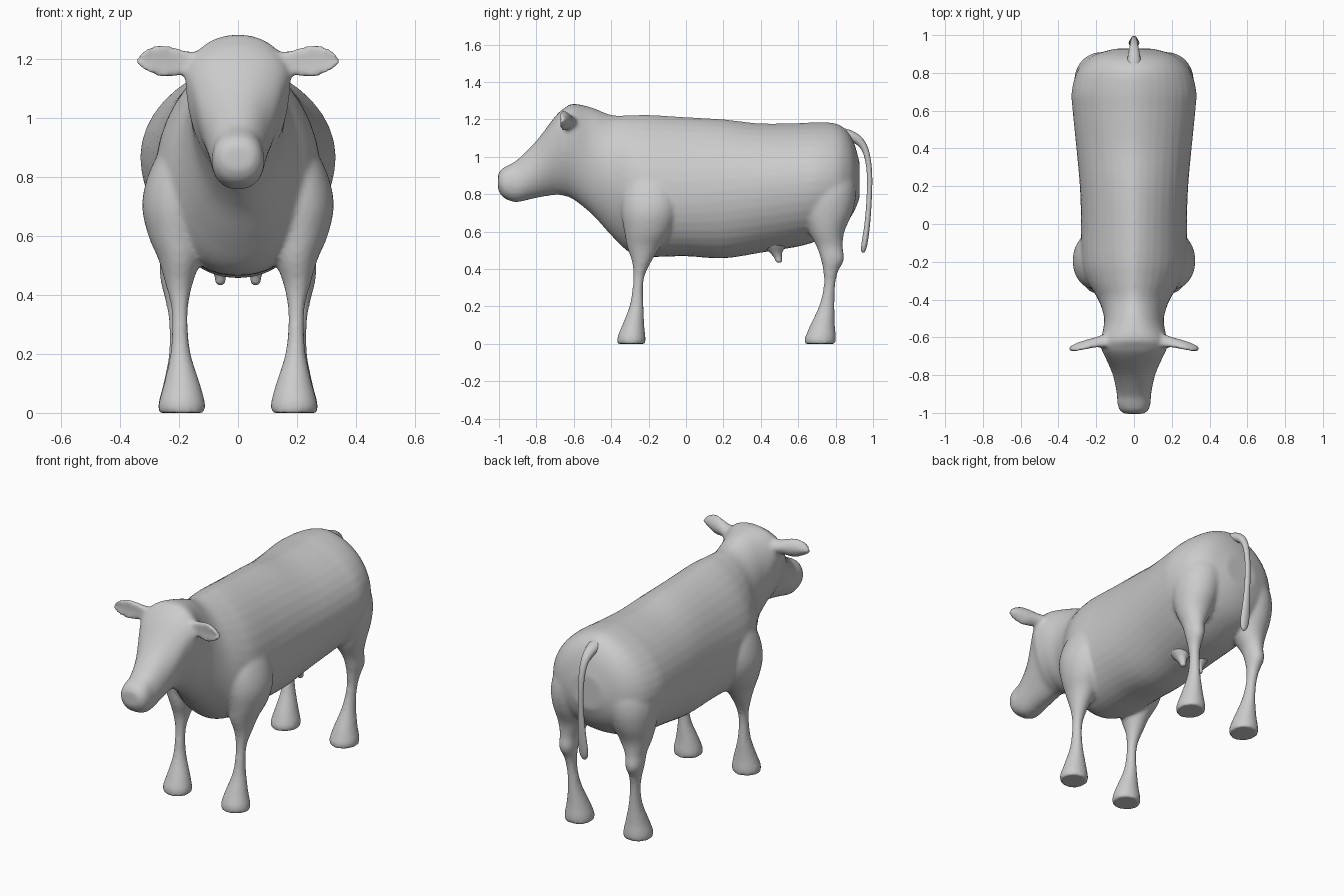
import bpy, bmesh, math
from mathutils import Vector

def refine(rows, k=4):
    """Catmull-Rom interpolation of parameter rows."""
    out = []
    for i in range(len(rows) - 1):
        a, b, c, d = (rows[max(0, min(len(rows) - 1, j))] for j in (i - 1, i, i + 1, i + 2))
        for s in range(k):
            t = s / k
            out.append([0.5 * (2 * q + (r - p) * t + (2 * p - 5 * q + 4 * r - u) * t * t
                               + (3 * q - p - 3 * r + u) * t ** 3) for p, q, r, u in zip(a, b, c, d)])
    return out + [list(rows[-1])]

def loft(bm, rings):
    """Skin a list of point rings and cap both ends."""
    loops = [[bm.verts.new(p) for p in ring] for ring in rings]
    n = len(loops[0])
    faces = [bm.faces.new((a[i], a[(i + 1) % n], b[(i + 1) % n], b[i]))
             for a, b in zip(loops, loops[1:]) for i in range(n)]
    faces += [bm.faces.new(loops[0]), bm.faces.new(loops[-1])]
    bmesh.ops.recalc_face_normals(bm, faces=faces)

def make(name, bm):
    me = bpy.data.meshes.new(name)
    bm.to_mesh(me)
    bm.free()
    for p in me.polygons:
        p.use_smooth = True
    ob = bpy.data.objects.new(name, me)
    bpy.context.collection.objects.link(ob)
    return ob

def circle(n=32):
    return [(math.cos(2 * math.pi * i / n), math.sin(2 * math.pi * i / n)) for i in range(n)]

def body_ring(y, top, bot, mid, w, pt, pb):
    ring = []
    for c, s in circle(40):
        x = math.copysign(abs(c) ** (pt if s > 0 else pb), c) * w
        ring.append((x, y, mid + s * ((top - mid) if s > 0 else (mid - bot))))
    return ring

# head, neck and torso: y, top, bottom, height of widest point, half width, top and bottom roundness
torso = [
    (-1.005, .905, .825, .865, .05, .8, .8), (-.985, .935, .79, .862, .076, .8, .8),
    (-.95, .955, .768, .86, .088, .8, .8), (-.9, .985, .758, .86, .091, .8, .85),
    (-.8, 1.085, .78, .95, .112, .85, 1), (-.7, 1.215, .795, 1.1, .155, .9, 1.2),
    (-.65, 1.26, .79, 1.13, .177, .9, 1.2), (-.6, 1.283, .77, 1.12, .172, .9, 1.1),
    (-.5, 1.262, .69, 1.0, .158, 1, 1), (-.4, 1.224, .58, .88, .19, 1.2, 1),
    (-.3, 1.222, .487, .82, .25, 1.3, 1), (-.2, 1.224, .465, .8, .28, 1.3, .95),
    (0, 1.212, .468, .8, .28, 1.25, .9), (.2, 1.2, .457, .82, .287, 1.25, .95),
    (.4, 1.178, .487, .84, .305, 1.25, 1), (.6, 1.18, .52, .86, .325, 1.25, 1),
    (.7, 1.185, .55, .87, .33, 1.25, 1), (.8, 1.178, .6, .87, .305, 1.2, 1),
    (.86, 1.14, .65, .87, .26, 1.1, 1), (.9, 1.07, .71, .87, .2, 1, 1), (.928, .97, .78, .87, .1, 1, 1)]

# legs: z, centre x, centre y, radius x, radius y
front_leg = [
    (0, .19, -.293, .079, .075), (.025, .19, -.292, .08, .076), (.05, .19, -.29, .075, .072),
    (.1, .19, -.282, .061, .059), (.2, .195, -.265, .035, .038), (.3, .197, -.258, .027, .028),
    (.37, .198, -.25, .031, .032), (.44, .2, -.237, .047, .052), (.52, .198, -.225, .072, .09),
    (.6, .207, -.205, .097, .125), (.7, .21, -.195, .115, .15), (.8, .2, -.19, .107, .15),
    (.9, .17, -.19, .088, .12), (1.0, .13, -.19, .05, .07)]
hind_leg = [
    (0, .192, .718, .078, .083), (.025, .192, .718, .079, .084), (.05, .192, .722, .074, .079),
    (.1, .193, .73, .06, .066), (.2, .198, .752, .036, .042), (.3, .205, .766, .028, .031),
    (.38, .212, .773, .034, .038), (.45, .216, .783, .047, .062), (.52, .212, .768, .055, .07),
    (.6, .2, .752, .09, .095), (.7, .19, .755, .12, .135), (.8, .175, .76, .14, .15),
    (.9, .15, .76, .14, .14), (1.0, .13, .75, .1, .1)]

# ears: x, y, z, half thickness, half height
ear = [(.12, -.62, 1.18, .04, .045), (.17, -.628, 1.185, .032, .042), (.21, -.636, 1.19, .026, .048),
       (.25, -.645, 1.192, .024, .055), (.29, -.655, 1.196, .021, .047), (.325, -.664, 1.196, .016, .028),
       (.345, -.668, 1.195, .01, .012)]

bm = bmesh.new()
loft(bm, [body_ring(*r) for r in refine(torso)])
for m in (1, -1):
    for rows in (front_leg, hind_leg):
        loft(bm, [[(m * (x + c * rx), y + s * ry, z) for c, s in circle()]
                  for z, x, y, rx, ry in refine(rows)])
    # the ear blade is cupped towards the front
    loft(bm, [[(m * x, y + c * ry - .02 * s * s + .01, z + s * rz) for c, s in circle()]
              for x, y, z, ry, rz in refine(ear)])
body = make("cow_body", bm)

# fuse the parts into one soft skin
rm = body.modifiers.new("fuse", 'REMESH')
rm.mode = 'VOXEL'
rm.voxel_size = .011
rm.use_smooth_shade = True
sm = body.modifiers.new("soften", 'SMOOTH')
sm.factor = .5
sm.iterations = 6

# tail: y, z, radius x, radius along the path normal
tail = [(.83, 1.12, .04, .035), (.88, 1.11, .034, .03), (.925, 1.085, .026, .024), (.957, 1.04, .02, .018),
        (.975, .97, .017, .015), (.982, .88, .016, .014), (.978, .75, .018, .014), (.968, .63, .025, .015),
        (.955, .54, .028, .016), (.948, .5, .018, .012), (.946, .488, .006, .005)]
path = refine(tail)
rings = []
for i, (y, z, rx, rn) in enumerate(path):
    a, b = path[max(i - 1, 0)], path[min(i + 1, len(path) - 1)]
    d = Vector((0, b[0] - a[0], b[1] - a[1])).normalized()
    nrm = Vector((0, -d.z, d.y))
    rings.append([Vector((c * rx, y, z)) + nrm * (s * rn) for c, s in circle(20)])
bm = bmesh.new()
loft(bm, rings)
make("tail", bm)

# udder with teats: z, centre y, radius
bm = bmesh.new()
teat = [(.434, .497, .006), (.442, .496, .015), (.465, .49, .02), (.49, .48, .032), (.53, .47, .06), (.58, .46, .08)]
for m in (1, -1):
    loft(bm, [[(m * .06 + c * r, y + s * r * 1.1, z) for c, s in circle(20)] for z, y, r in refine(teat)])
make("udder", bm)
